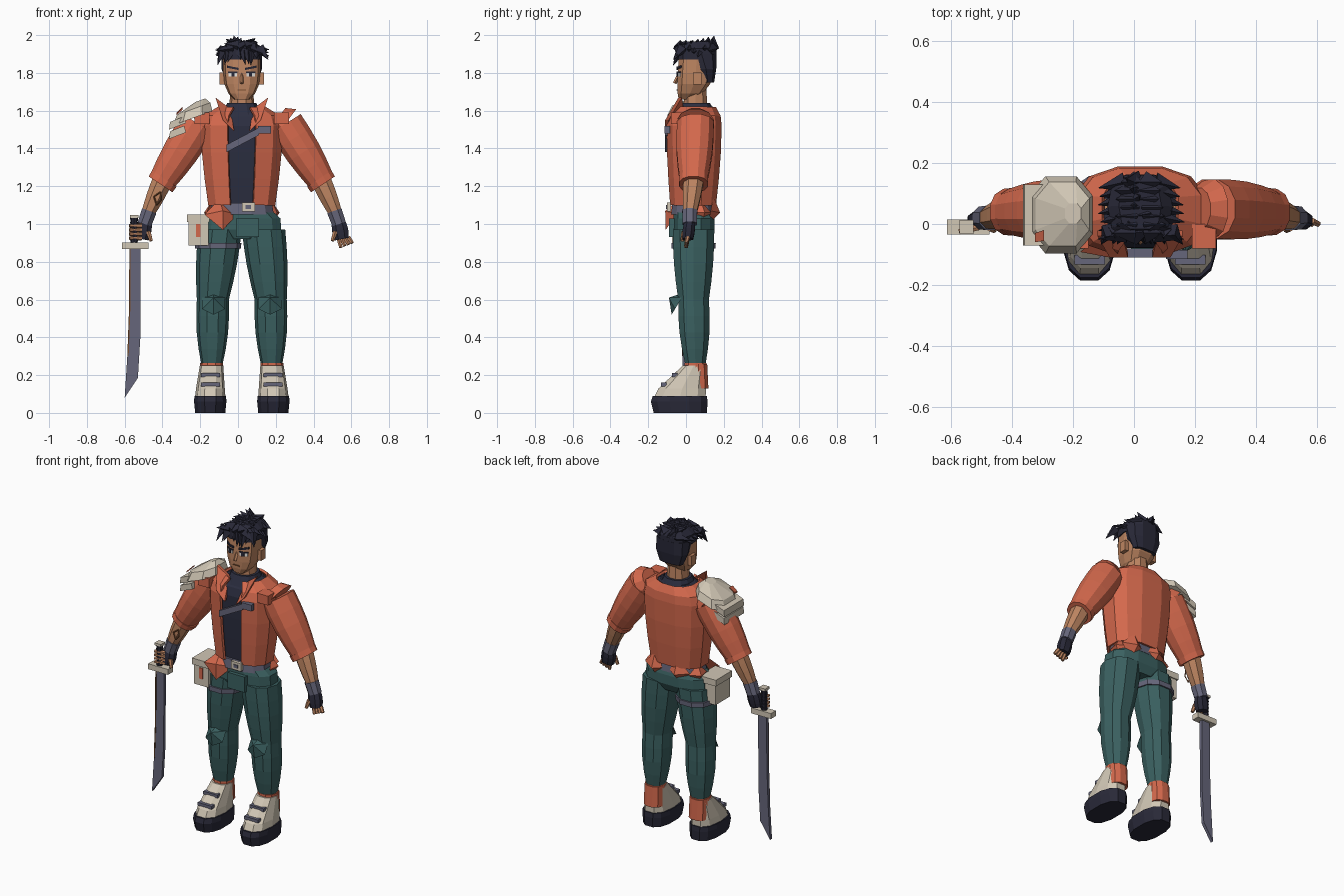
import bpy, bmesh, math, random
from mathutils import Vector, Matrix

random.seed(4)
if "Cube" in bpy.data.objects:
    bpy.data.objects.remove(bpy.data.objects["Cube"])
CENTRE = 0.02  # the sword pushes the body off the middle


def linear(value):
    return ((value + 0.055) / 1.055) ** 2.4


def material(name, red, green, blue):
    colour = [linear(red), linear(green), linear(blue), 1]
    mat = bpy.data.materials.new(name)
    mat.use_nodes = True
    mat.diffuse_color = colour
    mat.node_tree.nodes["Principled BSDF"].inputs["Base Color"].default_value = colour
    return mat


ORANGE = material("orange cloth", .83, .41, .3)
SKIN = material("tan skin", .74, .52, .38)
DARK = material("black hair and rubber", .16, .16, .22)
NAVY = material("navy shirt", .17, .18, .25)
TEAL = material("teal trousers", .23, .38, .38)
CREAM = material("cream leather", .82, .78, .71)
GREY = material("grey metal", .4, .4, .48)
BROWN = material("brown trim", .48, .31, .19)
WHITE = material("eye white", .93, .92, .9)


def place(point, side=1):
    """Body point to model point; side -1 mirrors it to the right."""
    return Vector((CENTRE + side * point[0], point[1], point[2]))


def finish(name, bm, mat):
    bmesh.ops.recalc_face_normals(bm, faces=bm.faces)
    mesh = bpy.data.meshes.new(name)
    bm.to_mesh(mesh)
    bm.free()
    mesh.materials.append(mat)
    part = bpy.data.objects.new(name, mesh)
    bpy.context.collection.objects.link(part)
    return part


def soften(value, power):
    return math.copysign(abs(value) ** power, value)


def bridge(bm, lower, upper, count):
    for k in range(count):
        j = (k + 1) % len(lower)
        bm.faces.new((lower[k], lower[j], upper[j], upper[k]))


def loft(name, mat, rings, sides=10, side=1, tilt=0, power=.8, open_front=False):
    """Skin rounded rings given as (x, z, half width, front y, back y)."""
    bm = bmesh.new()
    rows = []
    for x, z, half, front, back in rings:
        row = []
        for k in range(sides):
            angle = math.tau * (k + .5) / sides - math.pi / 2
            reach = half * soften(math.cos(angle), power)
            y = (front + back) / 2 + (back - front) / 2 * soften(math.sin(angle), power)
            point = (x + reach * math.cos(tilt), y, z + reach * math.sin(tilt))
            row.append(bm.verts.new(place(point, side)))
        rows.append(row)
    for lower, upper in zip(rows, rows[1:]):
        bridge(bm, lower, upper, sides - 1 if open_front else sides)
    if not open_front:
        bm.faces.new(rows[0])
        bm.faces.new(rows[-1])
    return finish(name, bm, mat)


def limb(name, mat, start, end, radius, end_radius, bulge=0, depth=1, sides=10, side=1, level=False):
    """Tapered tube with rings square to its path, or level ones."""
    start, end = Vector(start), Vector(end)
    path = end - start
    tilt = 0 if level else math.atan2(path.x, -path.z)
    steps = 4 if bulge else 1
    rings = []
    for k in range(steps + 1):
        t = k / steps
        p = start.lerp(end, t)
        r = radius + (end_radius - radius) * t + bulge * math.sin(math.pi * t)
        rings.append((p.x, p.z, r, p.y - r * depth, p.y + r * depth))
    return loft(name, mat, rings, sides, side, tilt, power=.9)


def slab(name, mat, points, extrude, side=1):
    bm = bmesh.new()
    near = [bm.verts.new(place(p, side)) for p in points]
    far = [bm.verts.new(v.co + Vector(extrude)) for v in near]
    bm.faces.new(near)
    bm.faces.new(far)
    bridge(bm, near, far, len(near))
    return finish(name, bm, mat)


def box(name, mat, centre, size, side=1):
    bm = bmesh.new()
    matrix = Matrix.Translation(place(centre, side)) @ Matrix.Diagonal((*size, 1))
    bmesh.ops.create_cube(bm, size=1, matrix=matrix)
    return finish(name, bm, mat)


def spike(bm, base, tip, radius, tip_radius=0, sides=4, side=1):
    base, tip = place(base, side), place(tip, side)
    path = tip - base
    turn = path.to_track_quat('Z', 'Y').to_matrix().to_4x4()
    bmesh.ops.create_cone(bm, cap_ends=True, segments=sides, radius1=radius, radius2=tip_radius,
                          depth=path.length, matrix=Matrix.Translation((base + tip) / 2) @ turn)


def face_plate(name, mat, inner, outer, z, height, lift, rise=0, side=1):
    """Thin plate that follows the bend of the face."""
    bend = .047
    columns = [(x, -.044 - lift + max(0, x - bend) * .65, z + rise * (x - inner))
               for x in (inner, bend, outer)]
    top = [(x, y, h + height) for x, y, h in reversed(columns)]
    slab(name, mat, columns + top, (0, .008, 0), side)


def torso(inset):
    """Barrel chest rings, closing over the shoulders."""
    rings = []
    for k in range(4):
        swell = math.sin(k / 3 * math.pi / 2)
        rings.append((0, 1.1 + .14 * k, .175 + .04 * swell - inset,
                      -.08 - .02 * swell + inset, .155 + .03 * swell - inset))
    rings.append((0, 1.57, .2 - inset, -.085 + inset, .18 - inset))
    rings.append((0, 1.615, .125 - inset, -.05 + inset, .155 - inset))
    return rings


# Torso: shirt, open jacket, hips and belt
jacket = loft("jacket", ORANGE, torso(0), sides=12, open_front=True)
shell = jacket.modifiers.new("thickness", 'SOLIDIFY')
shell.thickness, shell.offset = .015, 0
loft("shirt", NAVY, torso(.02), sides=12)
limb("shirt_neckband", NAVY, (0, .05, 1.58), (0, .05, 1.64), .11, .08, sides=12)
loft("hips", TEAL, [(0, .92, .1, -.05, .13), (0, .97, .215, -.07, .155),
                    (0, 1.03, .21, -.07, .155), (0, 1.07, .165, -.07, .145)], sides=12)
limb("belt", GREY, (0, .035, 1.05), (0, .035, 1.11), .175, .165, depth=.67, sides=12, level=True)
box("fly_flap", TEAL, (.03, -.075, .98), (.12, .03, .1))
box("belt_buckle", CREAM, (.035, -.09, 1.09), (.07, .02, .05))
box("buckle_centre", GREY, (.035, -.1, 1.09), (.03, .01, .02))
slab("chest_strap", GREY, [(x, -.11, z) for x, z in
                           ((-.08, 1.38), (-.08, 1.42), (.09, 1.51), (.09, 1.47))], (0, .03, 0))
box("strap_plate", GREY, (.12, -.1, 1.5), (.07, .03, .04))

# Pointed cloth tufts below the jacket hem
hem = bmesh.new()
spike(hem, (-.11, -.07, 1.05), (-.1, -.11, 1.07), .09)
for x in (.1, -.06):
    spike(hem, (x, .13, 1.07), (x, .18, 1.06), .08)
for side in (1, -1):
    spike(hem, (.16, .08, 1.06), (.2, .1, 1.06), .06, side=side)
finish("hem_tufts", hem, ORANGE)

for side, word in ((1, "left_"), (-1, "right_")):
    # Jacket details
    slab(word + "collar", ORANGE, [(.14, -.04, 1.67), (.06, -.03, 1.61), (.04, -.11, 1.49),
                                   (.1, -.11, 1.55)], (0, .018, 0), side)
    box(word + "shoulder_tab", ORANGE, (.21, -.04, 1.56), (.08, .08, .06), side)

    # Sleeve and cuff
    shoulder, elbow, wrist = (.23, .05, 1.53), (.42, .04, 1.23), (.5, .02, 1.05)
    limb(word + "shoulder", ORANGE, (.19, .05, 1.56), shoulder, .07, .1, sides=12, side=side)
    limb(word + "sleeve", ORANGE, shoulder, elbow, .1, .075, bulge=.01, sides=12, side=side)
    limb(word + "cuff", ORANGE, (.41, .04, 1.24), (.43, .04, 1.21), .08, .078, sides=12, side=side)

    # Forearm, wristband and hand
    limb(word + "forearm", SKIN, elbow, wrist, .057, .036, bulge=.004, sides=8, side=side)
    limb(word + "wristband", GREY, (.49, .02, 1.07), (.515, .02, 1), .043, .04, sides=8, side=side)
    limb(word + "glove", DARK, (.51, .02, 1.02), (.53, .01, .92), .036, .04,
         bulge=.008, depth=.75, sides=8, side=side)
    fingers = bmesh.new()
    for k in range(4):
        if side > 0:
            base, tip = (.51 + .018 * k, .01, .93), (.525 + .02 * k, 0, .875 + .008 * k)
        else:
            height = .925 + .022 * k
            base, tip = (.53, -.01, height), (.595, -.026, height)
        spike(fingers, base, tip, .012, .01, sides=6, side=side)
    spike(fingers, (.495, -.01, .96), (.48, -.02, .91), .014, .01, sides=6, side=side)
    finish(word + "fingers", fingers, SKIN)

    # Leg and knee pad
    knee, ankle = (.153, .04, .6), (.158, .05, .25)
    limb(word + "thigh", TEAL, (.115, .04, .97), knee, .115, .085, bulge=.008, side=side, level=True)
    limb(word + "shin", TEAL, knee, ankle, .085, .055, bulge=.013, side=side, level=True)
    pad = bmesh.new()
    spike(pad, (.15, -.04, .58), (.15, -.09, .61), .07, sides=6, side=side)
    finish(word + "knee_pad", pad, TEAL)

    # Boot
    loft(word + "sole", DARK, [(.167, 0, .082, -.175, .115), (.167, .06, .088, -.19, .118),
                               (.167, .09, .086, -.18, .115)], sides=12, side=side)
    loft(word + "boot", CREAM, [(.167, .09, .08, -.17, .11), (.166, .13, .076, -.15, .11),
                                (.16, .25, .062, -.02, .1)], side=side)
    limb(word + "heel_patch", ORANGE, (.16, .07, .13), (.16, .065, .26), .06, .058,
         depth=.85, side=side, level=True)
    limb(word + "ankle_band", ORANGE, (.16, .05, .24), (.16, .05, .265), .06, .06, side=side)
    for height in (.15, .2):
        box(word + "boot_strap", GREY, (.165, 1.15 * height - .29, height), (.1, .03, .02), side)

    # Ear, eye and brow
    box(word + "ear", SKIN, (.105, .06, 1.77), (.025, .045, .065), side)
    face_plate(word + "eye", WHITE, .025, .07, 1.78, .02, .004, side=side)
    face_plate(word + "iris", DARK, .038, .055, 1.78, .02, .007, side=side)
    face_plate(word + "lash", DARK, .022, .073, 1.8, .008, .006, side=side)
    face_plate(word + "brow", DARK, .018, .077, 1.815, .012, .006, rise=.2, side=side)

# Neck, head, nose and mouth
limb("neck", SKIN, (0, .05, 1.59), (0, .05, 1.72), .068, .06)
loft("head", SKIN, [(0, 1.66, .04, -.04, .04), (0, 1.69, .07, -.046, .09), (0, 1.74, .092, -.048, .13),
                    (0, 1.8, .1, -.047, .15), (0, 1.87, .1, -.042, .155), (0, 1.92, .085, -.02, .14)],
     power=.65)
nose = bmesh.new()
spike(nose, (0, -.035, 1.795), (0, -.06, 1.745), .01, .01)
finish("nose", nose, SKIN)
box("mouth", BROWN, (0, -.046, 1.71), (.045, .008, .006))

# Hair: shaved back, crown and feathered spikes
loft("hair_back", DARK, [(0, 1.75, .08, .08, .15), (0, 1.82, .107, .05, .162),
                         (0, 1.9, .107, 0, .165)], power=.7)
loft("hair_crown", DARK, [(0, 1.87, .107, -.05, .165), (0, 1.93, .107, -.05, .165),
                          (0, 1.965, .07, -.02, .14)], power=.7)
hair = bmesh.new()
jitter = random.uniform
for k in range(9):
    x = (k - 4) * .025
    spike(hair, (x, -.02, 1.93), (x * 1.2 + jitter(-.02, .03), -.068, jitter(1.835, 1.875)), .03)
for k in range(7):
    y = .028 * k - .03
    for side in (1, -1):
        spike(hair, (.05, y, 1.93), (jitter(.125, .15), y - .02, jitter(1.88, 1.93)), .032, side=side)
        spike(hair, (.02, y, 1.94), (jitter(.06, .1), y, 1.955 + .005 * k), .035, side=side)
    spike(hair, (-.02, y, 1.93), (jitter(-.05, .05), y + .01, 1.962 + .006 * k), .04)
finish("hair_spikes", hair, DARK)

# Right shoulder armour
loft("shoulder_pad", CREAM, [(.26, 1.56, .118, -.105, .165), (.255, 1.61, .1, -.08, .145),
                             (.22, 1.655, .03, 0, .07)], sides=8, side=-1, tilt=-.35)
for word, drop in (("upper", 0), ("lower", .05)):
    outline = ((.385, 1.5), (.295, 1.535), (.305, 1.57), (.38, 1.54))
    slab(word + "_shoulder_plate", CREAM, [(x, -.07, z - drop) for x, z in outline], (0, .2, 0), side=-1)
slab("pad_mark", ORANGE, [(.345, -.06, 1.575), (.315, -.055, 1.605), (.315, -.02, 1.61),
                          (.345, -.03, 1.58)], (0, 0, .009), side=-1)

# Forearm tattoo
corners = [(.43, -.02, 1.17), (.465, -.02, 1.145), (.45, -.02, 1.1), (.425, -.02, 1.13)]
tattoo = bmesh.new()
for k in range(4):
    spike(tattoo, corners[k - 1], corners[k], .004, .004, side=-1)
finish("forearm_tattoo", tattoo, BROWN)

# Hip pouch and thigh strap
box("hip_pouch", CREAM, (.23, 0, .96), (.105, .15, .15), side=-1)
box("pouch_lid", CREAM, (.23, 0, 1.03), (.12, .165, .04), side=-1)
box("pouch_tag", ORANGE, (.23, -.076, .965), (.025, .009, .07), side=-1)
limb("thigh_strap", GREY, (.127, .04, .87), (.125, .04, .9), .122, .123, side=-1, level=True)

# Sword
box("sword_guard", CREAM, (.565, -.01, .885), (.14, .05, .035), side=-1)
grip = bmesh.new()
for k in range(6):
    low = .9 + .022 * k
    spike(grip, (.57, -.01, low), (.57, -.01, low + .022), .018, .022, sides=8, side=-1)
finish("sword_grip", grip, DARK)
box("sword_pommel", CREAM, (.57, -.01, 1.04), (.045, .045, .015), side=-1)
edge = [(.595, .88), (.597, .55), (.606, .3), (.62, .08)]
spine = [(.55, .185), (.537, .4), (.535, .88)]
slab("sword_blade", GREY, [(x, -.018, z) for x, z in edge + spine], (0, .02, 0), side=-1)
trim = edge[:3] + [(x - .007, z) for x, z in reversed(edge[:3])]
slab("sword_edge_trim", BROWN, [(x, -.02, z) for x, z in trim], (0, .009, 0), side=-1)
